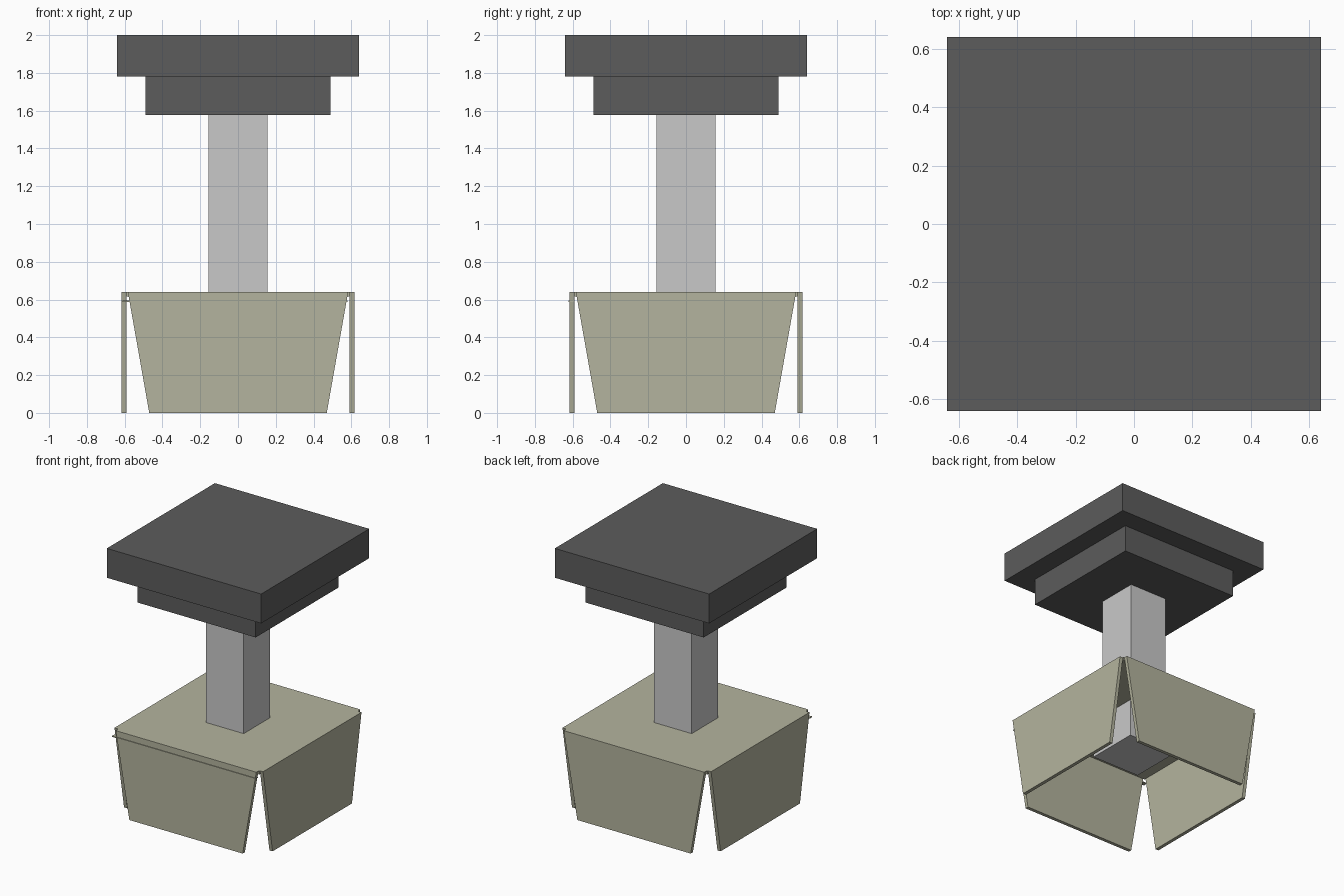
import bpy
import bmesh
from math import pi
from mathutils import Matrix

cube = bpy.data.objects.get("Cube")
if cube:
    bpy.data.objects.remove(cube, do_unlink=True)


def material(name, r, g, b):
    mat = bpy.data.materials.new(name)
    mat.use_nodes = True
    mat.diffuse_color = (r, g, b, 1)
    mat.node_tree.nodes["Principled BSDF"].inputs["Base Color"].default_value = (r, g, b, 1)
    return mat


charcoal = material("charcoal", 0.107, 0.107, 0.107)
light_grey = material("light grey", 0.584, 0.584, 0.584)
khaki = material("khaki", 0.456, 0.456, 0.342)


def finish(name, bm, mat):
    bmesh.ops.recalc_face_normals(bm, faces=bm.faces)
    mesh = bpy.data.meshes.new(name)
    bm.to_mesh(mesh)
    bm.free()
    mesh.materials.append(mat)
    obj = bpy.data.objects.new(name, mesh)
    bpy.context.collection.objects.link(obj)
    return obj


def box(name, low, high, mat):
    bm = bmesh.new()
    bmesh.ops.create_cube(bm, size=1)
    for v in bm.verts:
        v.co = [h if c > 0 else l for c, l, h in zip(v.co, low, high)]
    return finish(name, bm, mat)


def square_block(name, half, bottom, top, mat):
    return box(name, (-half, -half, bottom), (half, half, top), mat)


def skirt_panel(name, angle):
    # Upright trapezoid, narrower at the bottom, turned to its side
    bm = bmesh.new()
    outline = [(-0.47, 0), (0.47, 0), (0.583, 0.64), (-0.583, 0.64)]
    face = bm.faces.new([bm.verts.new((x, -0.616, z)) for x, z in outline])
    sweep = bmesh.ops.extrude_face_region(bm, geom=[face])
    verts = [v for v in sweep["geom"] if isinstance(v, bmesh.types.BMVert)]
    bmesh.ops.translate(bm, verts=verts, vec=(0, 0.026, 0))
    bmesh.ops.rotate(bm, verts=bm.verts, matrix=Matrix.Rotation(angle, 3, "Z"))
    return finish(name, bm, khaki)


# Stepped cap and post
square_block("cap_slab", 0.64, 1.78, 2.0, charcoal)
square_block("cap_step", 0.49, 1.577, 1.78, charcoal)
square_block("post", 0.157, 0.62, 1.577, light_grey)
square_block("post_foot", 0.2, 0.33, 0.617, light_grey)

# Open-bottomed base: lid and four hanging panels
square_block("base_lid", 0.591, 0.615, 0.64, khaki)
for i, side in enumerate(("front", "left", "back", "right")):
    skirt_panel(side + "_panel", i * pi / 2)

# Thin lip across the front panel
box("front_lip", (-0.612, -0.621, 0.588), (0.58, -0.59, 0.594), khaki)
